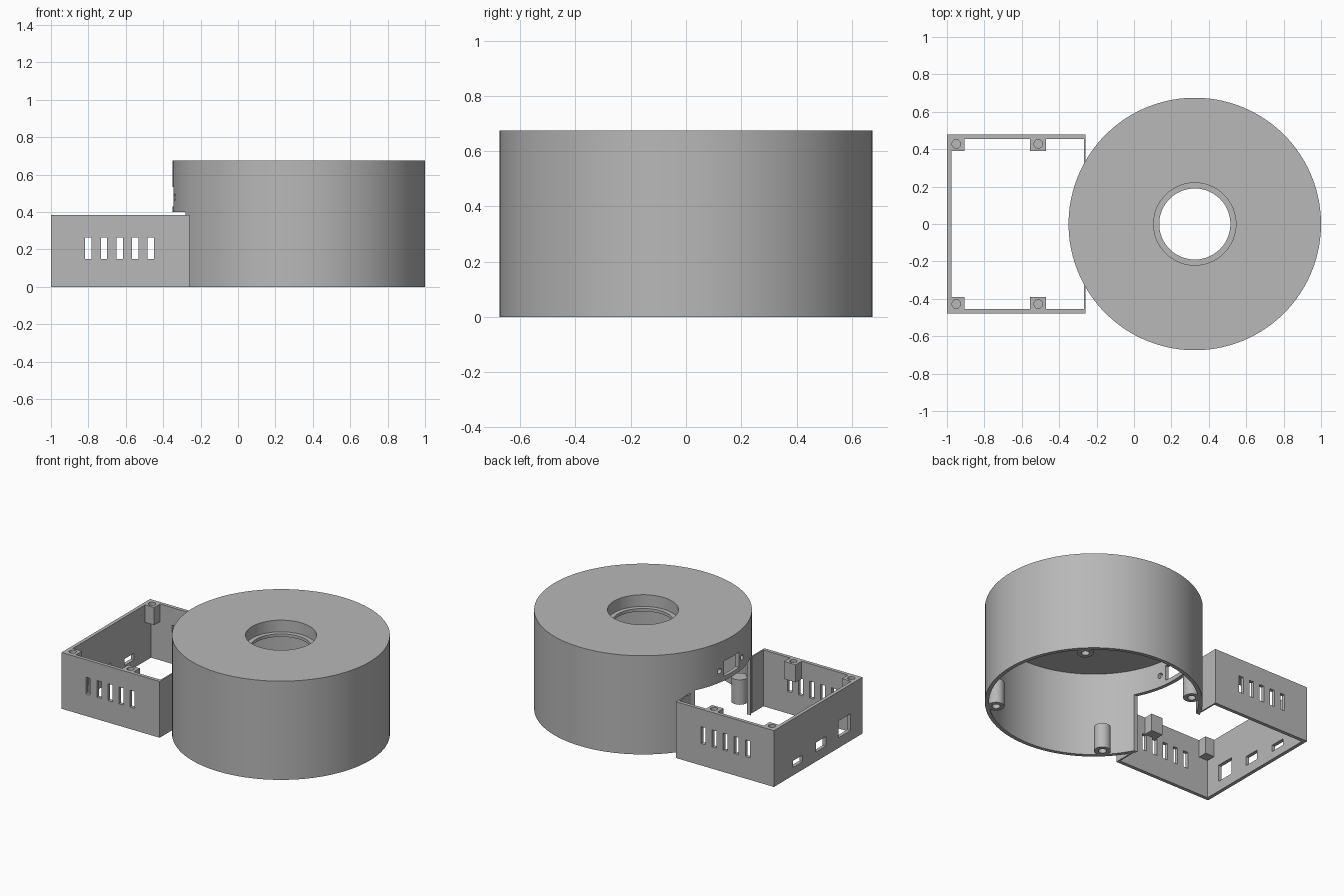
import bpy, bmesh, math
from mathutils import Matrix, Vector

if "Cube" in bpy.data.objects:
    bpy.data.objects.remove(bpy.data.objects["Cube"], do_unlink=True)

grey = bpy.data.materials.new("plain grey")
grey.use_nodes = True
grey.diffuse_color = (0.48, 0.48, 0.48, 1)
grey.node_tree.nodes["Principled BSDF"].inputs["Base Color"].default_value = grey.diffuse_color

DRUM_X = 0.325
BOX_END, BOX_Y, BOX_H, WALL = -0.258, 0.478, 0.385, 0.024


def finish(name, bm):
    """Turn a bmesh into a named grey object."""
    bmesh.ops.recalc_face_normals(bm, faces=bm.faces)
    mesh = bpy.data.meshes.new(name)
    bm.to_mesh(mesh)
    bm.free()
    mesh.materials.append(grey)
    obj = bpy.data.objects.new(name, mesh)
    bpy.context.collection.objects.link(obj)
    return obj


def add_box(bm, x0, x1, y0, y1, z0, z1):
    size = Matrix.Diagonal((x1 - x0, y1 - y0, z1 - z0, 1))
    mid = Matrix.Translation(((x0 + x1) / 2, (y0 + y1) / 2, (z0 + z1) / 2))
    bmesh.ops.create_cube(bm, size=1, matrix=mid @ size)


def add_rod(bm, centre, radius, length, axis="Z"):
    turn = Matrix.Rotation(math.pi / 2, 4, "Y") if axis == "X" else Matrix()
    bmesh.ops.create_cone(bm, cap_ends=True, segments=24, radius1=radius, radius2=radius,
                          depth=length, matrix=Matrix.Translation(centre) @ turn)


def lathe(name, profile, x, y, steps):
    """Revolve a closed profile of (radius, height) around a vertical axis."""
    bm = bmesh.new()
    verts = [bm.verts.new((r, 0, z)) for r, z in profile]
    edges = [bm.edges.new((v, verts[i - 1])) for i, v in enumerate(verts)
             if v.co.x + verts[i - 1].co.x > 0]
    bmesh.ops.spin(bm, geom=verts + edges, cent=(0, 0, 0), axis=(0, 0, 1),
                   angle=math.tau, steps=steps)
    bmesh.ops.remove_doubles(bm, verts=bm.verts, dist=0.0001)
    bmesh.ops.translate(bm, verts=bm.verts, vec=(x, y, 0))
    return finish(name, bm)


def carve(obj, cutter_bm):
    """Subtract the cutter shapes from the object and keep the result."""
    cutter = finish("cutter", cutter_bm)
    cutter.hide_render = True
    mod = obj.modifiers.new("cut", "BOOLEAN")
    mod.operation, mod.solver, mod.object = "DIFFERENCE", "EXACT", cutter
    graph = bpy.context.evaluated_depsgraph_get()
    mesh = bpy.data.meshes.new_from_object(obj.evaluated_get(graph))
    obj.modifiers.clear()
    obj.data = mesh
    bpy.data.objects.remove(cutter, do_unlink=True)


def smooth(obj):
    bpy.ops.object.select_all(action="DESELECT")
    obj.select_set(True)
    bpy.context.view_layer.objects.active = obj
    bpy.ops.object.shade_smooth_by_angle(angle=math.radians(30))


# Hollow drum with a stepped hole in its top
drum = lathe("drum", [(0.65, 0), (0.675, 0), (0.675, 0.675), (0.22, 0.675), (0.22, 0.595),
                      (0.19, 0.595), (0.19, 0.575), (0.65, 0.575)], DRUM_X, 0, 96)

# Opening into the box, connector window and its two screw holes
cut = bmesh.new()
add_box(cut, -0.5, -0.15, -0.3, 0.3, -0.1, 0.4)
add_box(cut, -0.5, -0.15, -0.08, 0.08, 0.43, 0.535)
for side in (-1, 1):
    add_rod(cut, Vector((-0.3, side * 0.122, 0.48)), 0.018, 0.3, "X")
carve(drum, cut)
smooth(drum)

# Four screw tubes inside the drum
for sx in (-1, 1):
    for sy in (-1, 1):
        tube = lathe("screw_tube", [(0, 0.17), (0.052, 0.17), (0.052, 0), (0.025, 0),
                                    (0.025, 0.14), (0, 0.14)],
                     DRUM_X + sx * 0.43, sy * 0.43, 32)
        smooth(tube)

# Front and back box walls with vents, end stubs and corner posts
for side, name in ((-1, "front"), (1, "back")):
    bm = bmesh.new()
    ys = sorted((side * (BOX_Y - WALL), side * BOX_Y))
    add_box(bm, -1, BOX_END, *ys, 0, BOX_H)
    wall = finish(name + "_wall", bm)
    cut = bmesh.new()
    for i in range(5):
        x = -0.8 + i * 0.0835
        add_box(cut, x - 0.017, x + 0.017, ys[0] - 0.1, ys[1] + 0.1, 0.15, 0.265)
    carve(wall, cut)

    bm = bmesh.new()
    add_box(bm, BOX_END - 0.01, BOX_END, *sorted((side * 0.33, side * (BOX_Y - WALL))), 0, BOX_H)
    finish(name + "_end_stub", bm)

    for x0, x1, hole_x in ((-0.976, -0.907, -0.95), (-0.557, -0.47, -0.512)):
        bm = bmesh.new()
        add_box(bm, x0, x1, *sorted((side * 0.39, side * (BOX_Y - WALL))), 0.265, BOX_H)
        post = finish(name + "_post", bm)
        cut = bmesh.new()
        add_rod(cut, Vector((hole_x, side * 0.428, BOX_H)), 0.023, 0.16)
        carve(post, cut)
        smooth(post)

# Right box wall with three port openings
bm = bmesh.new()
add_box(bm, -1, -1 + WALL, -BOX_Y + WALL, BOX_Y - WALL, 0, BOX_H)
right_wall = finish("right_wall", bm)
cut = bmesh.new()
for y, half, z0, z1 in ((0.22, 0.052, 0.055, 0.1), (-0.03, 0.052, 0.065, 0.13),
                        (-0.285, 0.064, 0.07, 0.185)):
    add_box(cut, -1.1, -0.9, y - half, y + half, z0, z1)
carve(right_wall, cut)
